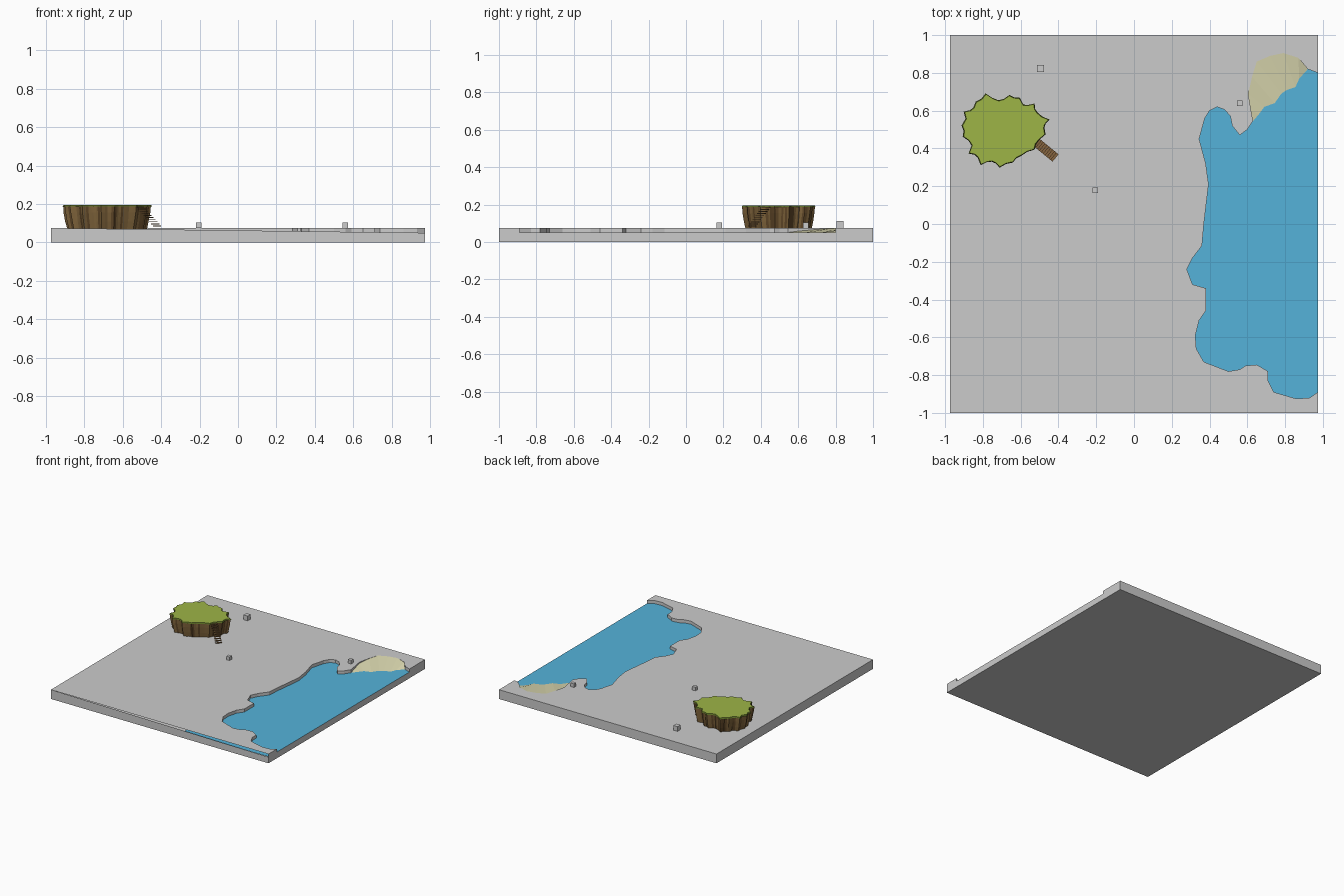
import bpy, bmesh, math, random
from mathutils import Vector

if "Cube" in bpy.data.objects:
    bpy.data.objects.remove(bpy.data.objects["Cube"])

random.seed(4)


def mat(name, rgb):
    m = bpy.data.materials.new(name)
    m.diffuse_color = (*rgb, 1)
    m.use_nodes = True
    m.node_tree.nodes["Principled BSDF"].inputs["Base Color"].default_value = m.diffuse_color
    return m


GREY = mat("grey_ground", (0.60, 0.60, 0.60))
BLUE = mat("water_blue", (0.09, 0.45, 0.70))
SAND = mat("sand", (0.72, 0.70, 0.44))
GRASS = mat("grass_green", (0.34, 0.46, 0.062))
MOSS = mat("dark_green", (0.11, 0.16, 0.02))
BROWN = mat("rock_brown", (0.22, 0.13, 0.045))
DARK = mat("rock_dark_brown", (0.12, 0.065, 0.022))
WOOD = mat("wood_brown", (0.24, 0.13, 0.05))


def make(name, verts, faces, mats, rule=None):
    bm = bmesh.new()
    vs = [bm.verts.new(v) for v in verts]
    for i, f in enumerate(faces):
        face = bm.faces.new([vs[k] for k in f])
        if rule:
            face.material_index = rule(i)
    bm.normal_update()
    bmesh.ops.triangulate(bm, faces=[f for f in bm.faces if len(f.verts) > 4])
    me = bpy.data.meshes.new(name)
    bm.to_mesh(me)
    bm.free()
    for m in mats:
        me.materials.append(m)
    ob = bpy.data.objects.new(name, me)
    bpy.context.collection.objects.link(ob)
    return ob


def box(name, centre, size, m, angle=0):
    c, s = math.cos(angle), math.sin(angle)
    verts = []
    for z in (-.5, .5):
        for x, y in ((-.5, -.5), (.5, -.5), (.5, .5), (-.5, .5)):
            x, y = x * size[0], y * size[1]
            verts.append((centre[0] + x * c - y * s, centre[1] + x * s + y * c, centre[2] + z * size[2]))
    faces = [(3, 2, 1, 0), (4, 5, 6, 7)] + [(i, (i + 1) % 4, (i + 1) % 4 + 4, i + 4) for i in range(4)]
    return make(name, verts, faces, [m])


X, LOW, TOP = 0.973, 0.05, 0.075

# Ground sheet with the lake shore cut out of its right side
shore = [(X, -.89), (.93, -.92), (.86, -.925), (.74, -.89), (.71, -.83), (.71, -.78), (.65, -.745),
         (.59, -.75), (.56, -.77), (.50, -.78), (.37, -.73), (.33, -.66), (.325, -.59), (.345, -.51),
         (.38, -.46), (.38, -.34), (.31, -.32), (.28, -.24), (.31, -.18), (.36, -.115), (.37, 0),
         (.395, .21), (.38, .32), (.345, .45), (.375, .56), (.40, .60), (.44, .62), (.48, .605),
         (.51, .57), (.52, .52), (.56, .47), (.60, .50)]
beach_outer = [(.63, .545), (.62, .60), (.605, .69), (.625, .78), (.65, .86), (.72, .89),
               (.79, .905), (.87, .88), (.92, .82)]
outline = shore + beach_outer + [(X, .80), (X, 1), (-X, 1), (-X, -1), (X, -1)]
n = len(outline)
verts = [(x, y, LOW) for x, y in outline] + [(x, y, TOP) for x, y in outline]
faces = [tuple(range(n, 2 * n))]
for i in range(n):
    j = (i + 1) % n
    if i == n - 2:
        faces.append((i, j, i + n))      # front edge tapers to the right
    else:
        faces.append((i, j, j + n, i + n))
make("ground", verts, faces, [GREY])

# Lower slab, open at the top
corners = [(-X, -1), (X, -1), (X, 1), (-X, 1)]
verts = [(x, y, z) for z in (0, LOW) for x, y in corners]
faces = [(3, 2, 1, 0)] + [(i, (i + 1) % 4, (i + 1) % 4 + 4, i + 4) for i in range(4)]
make("lower_slab", verts, faces, [GREY])

# Water sheet
make("water", [(.21, -.995, LOW), (X, -.995, LOW), (X, .97, LOW), (.21, .97, LOW)], [(0, 1, 2, 3)], [BLUE])

# Sloping beach between shore and water
beach_inner = [(.63, .545), (.66, .58), (.69, .62), (.745, .64), (.78, .69), (.81, .71),
               (.855, .725), (.875, .77), (.92, .82)]
heights = [.052, .058, .066, .073, .075, .075, .075, .072, .052]
k = len(beach_outer)
verts = [(x, y, z) for (x, y), z in zip(beach_outer, heights)] + [(x, y, LOW + .0008) for x, y in beach_inner]
make("beach", verts, [(i + 1, i, i + k, i + k + 1) for i in range(k - 1)], [SAND])

# Plateau outline, counter-clockwise, with a small notch between its bumps
bumps = [(-.838, .648), (-.786, .692), (-.717, .655), (-.66, .683), (-.606, .67), (-.585, .632), (-.526, .638),
         (-.51, .59), (-.447, .553), (-.474, .51), (-.468, .474), (-.50, .447), (-.526, .394), (-.595, .362),
         (-.643, .325), (-.712, .298), (-.754, .33), (-.812, .312), (-.828, .352), (-.876, .373), (-.86, .415),
         (-.907, .463), (-.913, .521), (-.892, .558), (-.902, .595), (-.85, .617)][::-1]
C = Vector((-.68, .495))
rim = []
for a, b in zip(bumps, bumps[1:] + bumps[:1]):
    a, b = Vector(a), Vector(b)
    rim.append(a)
    if (b - a).length > .05:
        rim.append(C + (a.lerp(b, .5) - C) * .965)

# Grass cap with a dark rim flaring slightly outwards
m = len(rim)
top = [C + (p - C) * .975 for p in rim]
verts = [(p.x, p.y, .187) for p in rim] + [(p.x, p.y, .196) for p in top]
faces = [tuple(range(m, 2 * m)), tuple(reversed(range(m)))]
faces += [(i, (i + 1) % m, (i + 1) % m + m, i + m) for i in range(m)]
make("plateau_grass", verts, faces, [GRASS, MOSS], lambda i: 0 if i == 0 else 1)

# Cliff of uneven upright rock columns narrowing downwards
ring = []
for i in range(m):
    for t in (0, .55):
        ring.append(rim[i].lerp(rim[(i + 1) % m], t))
q = len(ring)
jitter = [random.uniform(-.022, .004) for i in range(q)]
verts = []
for z, s in ((.07, .90), (.11, .94), (.155, .975), (.188, .99)):
    for i, p in enumerate(ring):
        v = C + (p - C) * (s + jitter[i] + random.uniform(-.008, .006))
        verts.append((v.x, v.y, z))
faces = [(r * q + i, r * q + (i + 1) % q, (r + 1) * q + (i + 1) % q, (r + 1) * q + i)
         for r in range(3) for i in range(q)]
tone = [int(random.random() < .3) for _ in range(q)]
make("plateau_cliff", verts, faces, [BROWN, DARK], lambda i: tone[i % q])

# Floating stair treads leading up to the plateau
STEPS = 10
for i in range(STEPS):
    t = i / (STEPS - 1)
    pos = (-.421 - .089 * t, .354 + .073 * t, .085 + .10 * t)
    box(f"stair_tread_{i + 1}", pos, (.014, .05, .004), WOOD, math.atan2(-.073, .089))

# Small loose blocks
for i, (x, y, s) in enumerate([(-.495, .823, .038), (-.204, .178, .029), (.559, .64, .029)]):
    box(f"block_{i + 1}", (x, y, TOP + s / 2), (s, s, s), GREY)
